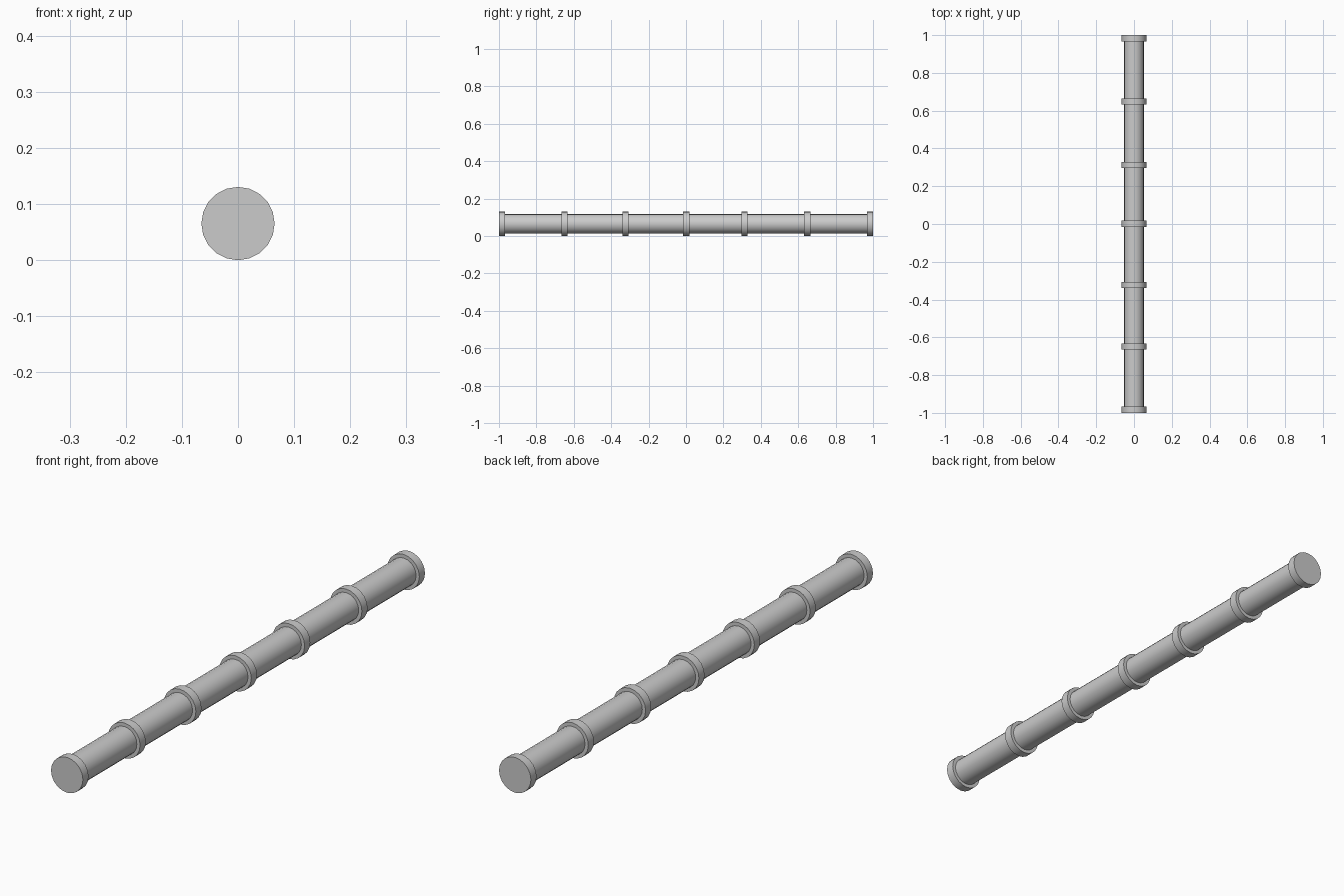
import bpy
from math import radians

if "Cube" in bpy.data.objects:
    bpy.data.objects.remove(bpy.data.objects["Cube"])

SIDES = 20
CENTRE_Z = 0.0653


def rod(name, radius, y0, y1):
    """Smooth-sided cylinder lying along y."""
    bpy.ops.mesh.primitive_cylinder_add(
        vertices=SIDES, radius=radius, depth=y1 - y0,
        location=(0, (y0 + y1) / 2, CENTRE_Z), rotation=(radians(90), 0, 0))
    ob = bpy.context.object
    ob.name = name
    bpy.ops.object.transform_apply(location=True, rotation=True, scale=True)
    bpy.ops.object.shade_smooth_by_angle(angle=radians(30))
    return ob


# Main pipe, hidden inside the front collar and flush with the back one
rod("pipe", 0.052, -0.99, 1.0)

# Raised collars along the pipe, slightly unevenly spaced
for i, y in enumerate((-0.9835, -0.649, -0.323, 0.001, 0.313, 0.648, 0.9835)):
    rod(f"collar_{i + 1}", 0.0653, y - 0.0165, y + 0.0165)
